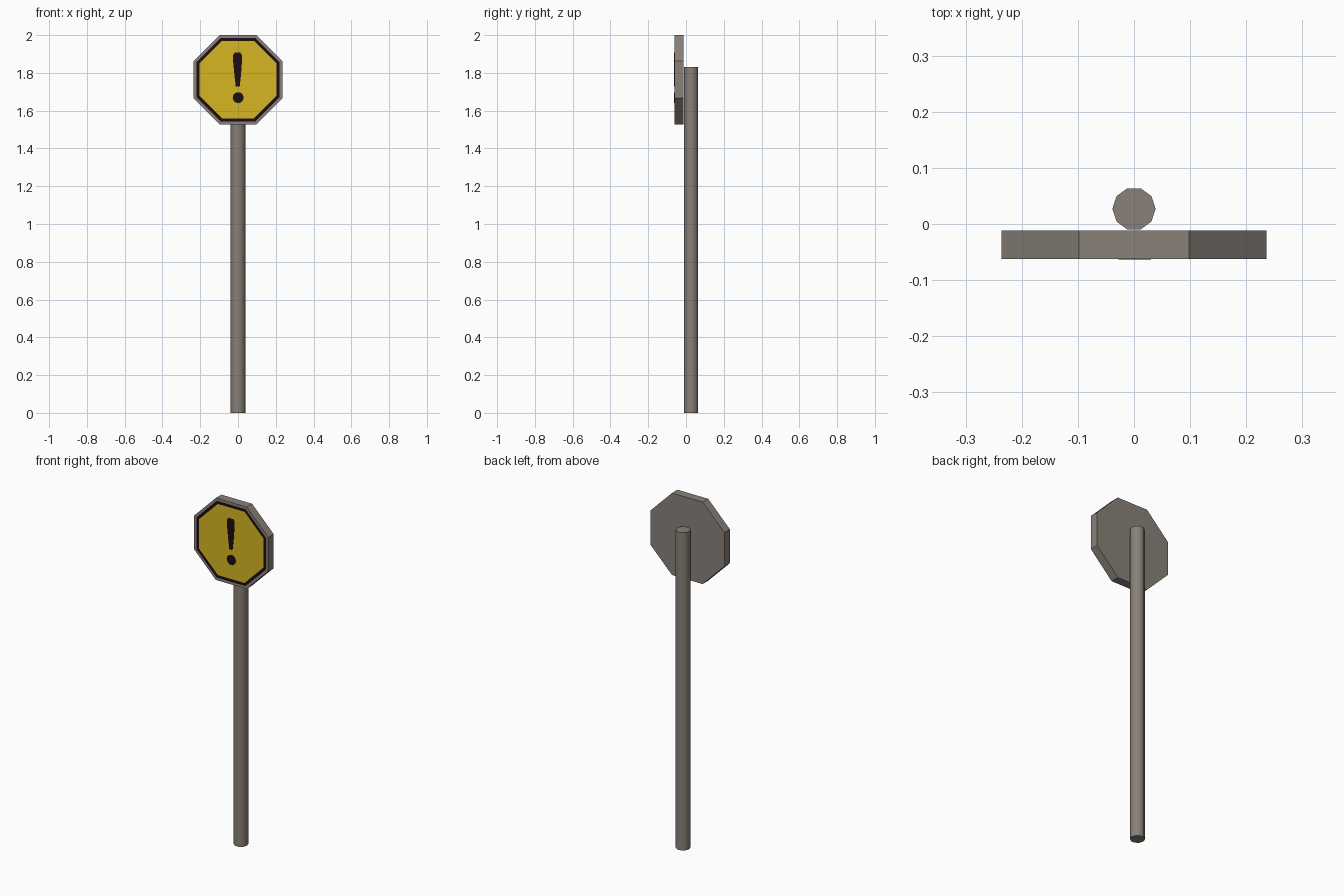
import bpy, bmesh, math

if "Cube" in bpy.data.objects:
    bpy.data.objects.remove(bpy.data.objects["Cube"])


def material(name, rgb):
    m = bpy.data.materials.new(name)
    m.diffuse_color = (*rgb, 1)
    m.use_nodes = True
    m.node_tree.nodes["Principled BSDF"].inputs["Base Color"].default_value = m.diffuse_color
    return m


GREY = material("warm grey metal", (0.25, 0.22, 0.19))
YELLOW = material("warning yellow", (0.67, 0.47, 0.017))
DARK = material("dark paint", (0.012, 0.004, 0.006))
ZC = 1.764          # height of the sign centre
FRONT = -0.062      # front plane of the sign


def ring(n, r, start=0.0, cx=0.0, cz=0.0):
    return [(cx + r * math.cos(start + 2 * math.pi * i / n),
             cz + r * math.sin(start + 2 * math.pi * i / n)) for i in range(n)]


def slab(name, outline, y0, y1, mats):
    """Extrude an (x, z) outline from y0 (front) to y1 (back)."""
    bm = bmesh.new()
    face = bm.faces.new([bm.verts.new((x, y0, z)) for x, z in outline])
    ext = bmesh.ops.extrude_face_region(bm, geom=[face], use_keep_orig=True)
    for v in ext["geom"]:
        if isinstance(v, bmesh.types.BMVert):
            v.co.y = y1
    bmesh.ops.recalc_face_normals(bm, faces=bm.faces[:])
    me = bpy.data.meshes.new(name)
    bm.to_mesh(me)
    bm.free()
    for m in mats:
        me.materials.append(m)
    ob = bpy.data.objects.new(name, me)
    bpy.context.collection.objects.link(ob)
    return ob


# Octagonal sign plate, its front inset into a dark border and yellow field
apothem = 0.236
plate = slab("sign_plate",
             ring(8, apothem / math.cos(math.pi / 8), math.pi / 8, 0, ZC),
             FRONT, -0.012, [GREY, DARK, YELLOW])
bm = bmesh.new()
bm.from_mesh(plate.data)
front = min(bm.faces, key=lambda f: f.calc_center_median().y)
for width, index in ((0.015, 1), (0.016, 2)):
    bmesh.ops.inset_region(bm, faces=[front], thickness=width, use_even_offset=True)
    front.material_index = index
    # the new rim keeps the colour of the previous zone
    for edge in front.edges:
        for f in edge.link_faces:
            if f is not front:
                f.material_index = index - 1
bm.to_mesh(plate.data)
bm.free()

# Painted warning mark: tapered bar and round dot
bar = [(-0.012, 1.728), (0.009, 1.728), (0.016, 1.79), (0.021, 1.86), (0.021, 1.893),
       (0.012, 1.907), (-0.017, 1.907), (-0.027, 1.893), (-0.026, 1.86), (-0.019, 1.79)]
slab("warning_bar", bar, FRONT - 0.001, FRONT + 0.001, [DARK])
slab("warning_dot", ring(14, 0.029, 0, 0.001, 1.669),
     FRONT - 0.001, FRONT + 0.001, [DARK])

# Ten-sided pole behind the plate
height = 1.83
bpy.ops.mesh.primitive_cylinder_add(vertices=10, radius=0.0385, depth=height,
                                    location=(0, 0.027, height / 2),
                                    rotation=(0, 0, math.pi / 2))
pole = bpy.context.object
pole.name = "pole"
pole.data.materials.append(GREY)
bpy.ops.object.shade_smooth_by_angle(angle=math.radians(40))
